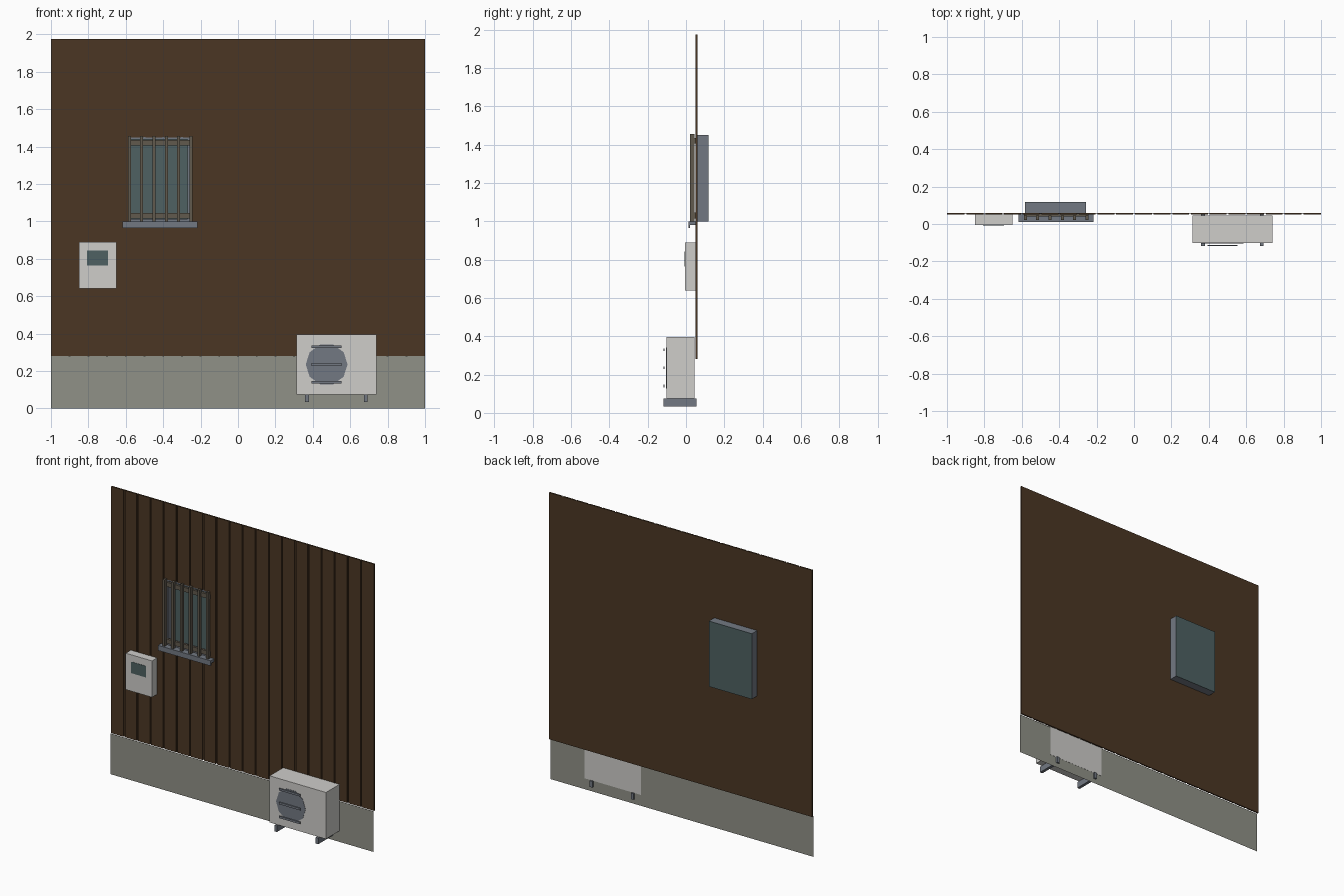
import bpy
import bmesh
import math

cube = bpy.data.objects.get("Cube")
if cube:
    bpy.data.objects.remove(cube, do_unlink=True)


def material(name, r, g, b):
    m = bpy.data.materials.new(name)
    m.use_nodes = True
    m.diffuse_color = (r, g, b, 1)
    node = next(n for n in m.node_tree.nodes if n.type == 'BSDF_PRINCIPLED')
    node.inputs["Base Color"].default_value = (r, g, b, 1)
    return m


timber = material("dark timber", 0.07, 0.037, 0.017)
concrete = material("concrete", 0.28, 0.285, 0.245)
casing = material("pale casing", 0.62, 0.61, 0.59)
metal = material("blue grey metal", 0.17, 0.19, 0.225)
glass = material("dark glass", 0.077, 0.12, 0.122)
iron = material("weathered iron", 0.12, 0.1, 0.075)


def finish(name, bm, mat):
    bmesh.ops.recalc_face_normals(bm, faces=bm.faces[:])
    mesh = bpy.data.meshes.new(name)
    bm.to_mesh(mesh)
    bm.free()
    obj = bpy.data.objects.new(name, mesh)
    bpy.context.collection.objects.link(obj)
    if mat:
        mesh.materials.append(mat)
    return obj


def add_box(bm, xs, ys, zs):
    verts = bmesh.ops.create_cube(bm, size=1)["verts"]
    for v in verts:
        for axis, (lo, hi) in enumerate((xs, ys, zs)):
            v.co[axis] = hi if v.co[axis] > 0 else lo


def boxes(name, mat, *spans):
    bm = bmesh.new()
    for span in spans:
        add_box(bm, *span)
    return finish(name, bm, mat)


def prism(name, mat, points, depth):
    """Extrude a closed outline along the depth vector."""
    bm = bmesh.new()
    face = bm.faces.new([bm.verts.new(p) for p in points])
    moved = bmesh.ops.extrude_face_region(bm, geom=[face])["geom"]
    bmesh.ops.translate(bm, vec=depth, verts=[v for v in moved if isinstance(v, bmesh.types.BMVert)])
    return finish(name, bm, mat)


# Window opening, shared by the wall and the window
LEFT, RIGHT, BOTTOM, TOP = -0.583, -0.257, 1.0, 1.45
FRONT, BACK = 0.05, 0.06

# Grooved board wall with an opening
BASE = 0.28
outline = [(-1, BACK, BASE), (-1, FRONT, BASE)]
for i in range(1, 20):
    x = -1 + i / 10
    for dx, y in ((-1, FRONT), (-1, 0.057), (1, 0.057), (1, FRONT)):
        outline.append((x + dx * 0.005, y, BASE))
outline += [(1, FRONT, BASE), (1, BACK, BASE)]
wall = prism("board_wall", timber, outline, (0, 0, 1.695))

cutter = boxes("opening_cutter", timber, ((LEFT + 0.002, RIGHT - 0.002), (0, 0.1), (BOTTOM, TOP - 0.002)))
cutter.hide_render = True
cut = wall.modifiers.new("window_opening", 'BOOLEAN')
cut.operation = 'DIFFERENCE'
cut.solver = 'EXACT'
cut.object = cutter
bpy.context.view_layer.objects.active = wall
bpy.ops.object.modifier_apply(modifier=cut.name)
bpy.data.objects.remove(cutter, do_unlink=True)

# Foundation sheet
bm = bmesh.new()
bm.faces.new([bm.verts.new(p) for p in
              ((-1, 0.044, 0), (1, 0.044, 0), (1, 0.044, BASE), (-1, 0.044, BASE))])
finish("foundation", bm, concrete)

# Window casing behind the wall, and its pane
T = 0.012
depth = (0.054, 0.115)
boxes("window_casing", metal,
      ((LEFT, LEFT + T), depth, (BOTTOM, TOP)),
      ((RIGHT - T, RIGHT), depth, (BOTTOM, TOP)),
      ((LEFT + T, RIGHT - T), depth, (BOTTOM, BOTTOM + T)),
      ((LEFT + T, RIGHT - T), depth, (TOP - T, TOP)))
boxes("window_pane", glass, ((LEFT, RIGHT), (0.115, 0.118), (BOTTOM, TOP)))

# Sill with a drip lip
boxes("window_sill", metal,
      ((-0.617, -0.217), (0.02, 0.055), (0.98, 1.0)),
      ((-0.617, -0.217), (0.012, 0.02), (0.965, 1.0)))

# Window bars and cross rails
uprights = []
for i in range(6):
    x = -0.581 + i * 0.066
    uprights.append(((x - 0.008, x + 0.008), (0.022, 0.045), (1.0, 1.457)))
boxes("window_bars", iron, *uprights)
rails = [((-0.589, -0.243), (0.04, 0.056), (z - 0.015, z + 0.015)) for z in (1.03, 1.42)]
boxes("bar_rails", iron, *rails)

# Meter box
boxes("meter_box", casing, ((-0.85, -0.65), (-0.005, 0.052), (0.64, 0.89)))
boxes("meter_display", glass, ((-0.807, -0.695), (-0.007, -0.004), (0.765, 0.843)))

# Outdoor air unit with fan, guard bars and feet
boxes("air_unit", casing, ((0.312, 0.74), (-0.102, 0.045), (0.075, 0.395)))
FAN_X, FAN_Z, R = 0.474, 0.235, 0.112
ring = [(FAN_X + R * math.cos(a), -0.104, FAN_Z + R * math.sin(a))
        for a in (math.tau * i / 10 for i in range(10))]
prism("fan_disc", metal, ring, (0, 0.003, 0))
guards = [((FAN_X - 0.08, FAN_X + 0.08), (-0.118, -0.111), (z - 0.007, z + 0.007))
          for z in (FAN_Z - 0.095, FAN_Z, FAN_Z + 0.095)]
boxes("fan_guard", metal, *guards)
feet = [((x - 0.01, x + 0.01), (-0.118, 0.056), (0.033, 0.075)) for x in (0.369, 0.683)]
boxes("unit_feet", metal, *feet)
